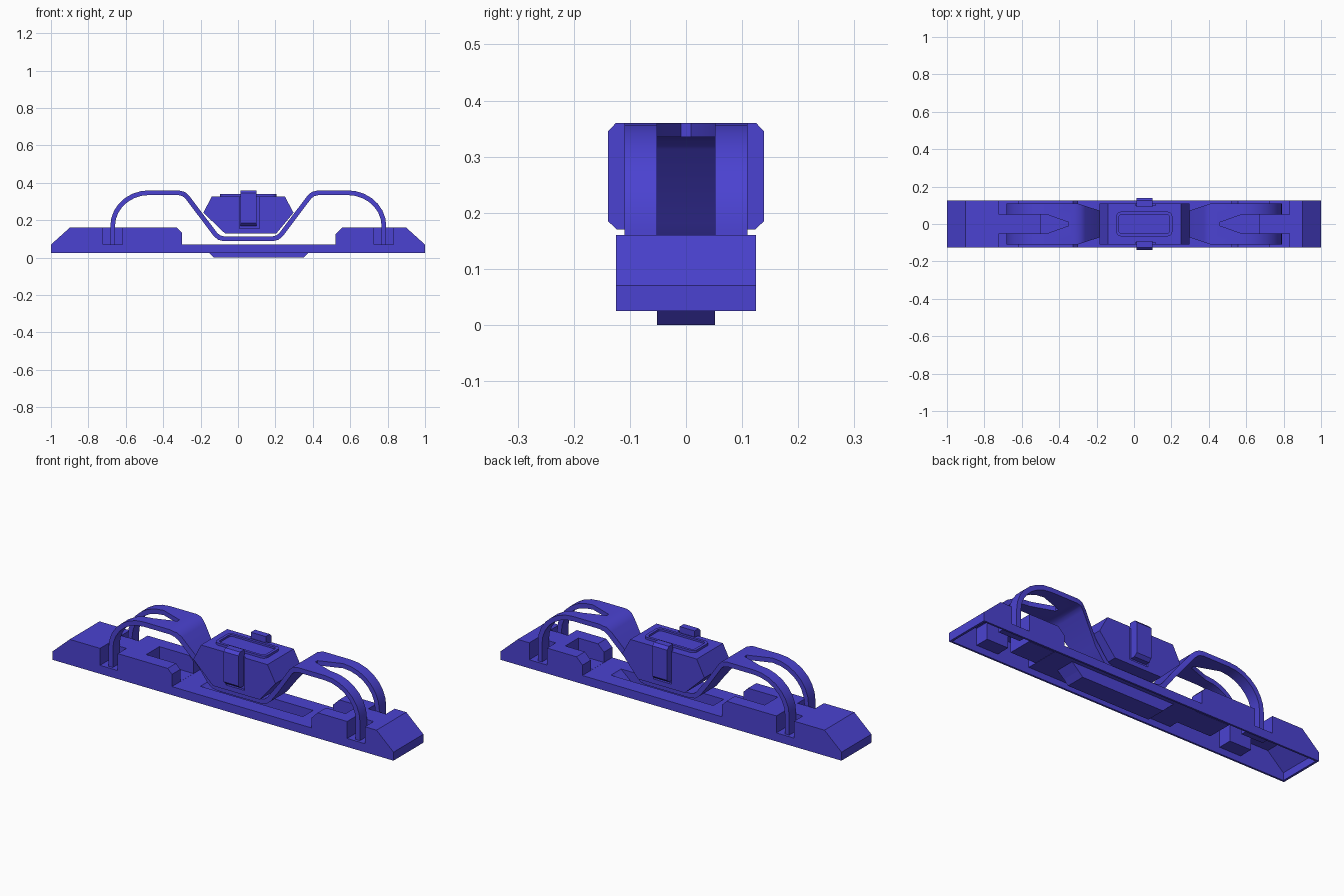
import bpy, bmesh
from math import sin, cos, pi
from mathutils import Vector

if "Cube" in bpy.data.objects:
    bpy.data.objects.remove(bpy.data.objects["Cube"])

mat = bpy.data.materials.new("indigo")
mat.diffuse_color = (0.07, 0.055, 0.64, 1)
mat.use_nodes = True
mat.node_tree.nodes["Principled BSDF"].inputs["Base Color"].default_value = mat.diffuse_color
CX = 0.055  # mirror line of the strap


def prism(name, pts, a, b, plan=False):
    """Extrude an x-z outline along y, or an x-y outline along z if plan."""
    bm = bmesh.new()
    place = (lambda p, h: (p[0], p[1], h)) if plan else (lambda p, h: (p[0], h, p[1]))
    lo = [bm.verts.new(place(p, a)) for p in pts]
    hi = [bm.verts.new(place(p, b)) for p in pts]
    bm.faces.new(lo)
    bm.faces.new(hi)
    n = len(pts)
    for i in range(n):
        j = (i + 1) % n
        bm.faces.new((lo[i], lo[j], hi[j], hi[i]))
    bmesh.ops.recalc_face_normals(bm, faces=bm.faces)
    me = bpy.data.meshes.new(name)
    bm.to_mesh(me)
    bm.free()
    me.materials.append(mat)
    ob = bpy.data.objects.new(name, me)
    bpy.context.collection.objects.link(ob)
    return ob


def box(name, x0, x1, y0, y1, z0, z1):
    return prism(name, [(x0, z0), (x1, z0), (x1, z1), (x0, z1)], y0, y1)


def combine(ob, tool, op="DIFFERENCE"):
    """Apply a boolean and throw the tool away."""
    m = ob.modifiers.new("bool", "BOOLEAN")
    m.operation, m.object, m.solver = op, tool, "EXACT"
    bpy.context.view_layer.update()
    ev = ob.evaluated_get(bpy.context.evaluated_depsgraph_get())
    me = bpy.data.meshes.new_from_object(ev)
    ob.modifiers.clear()
    ob.data = me
    bpy.data.objects.remove(tool)


# Base: thin shell, open underneath
base = prism("base", [(-1, .025), (-1, .07), (-.9, .16), (-.325, .16), (-.3, .135), (-.3, .07),
                      (.52, .07), (.52, .125), (.555, .16), (.9, .16), (1, .07), (1, .025)],
             -.125, .125)
cavity = prism("cavity", [(-.988, 0), (-.988, .065), (-.895, .148), (-.33, .148), (-.312, .13), (-.312, .058),
                          (.532, .058), (.532, .12), (.56, .148), (.895, .148), (.988, .065), (.988, 0)],
               -.115, .115)
# Leg notches and inner end pockets, with walls kept around them
cuts = []
for s in (-1, 1):
    c = CX + s * .725
    for t in (-1, 1):
        y0, y1 = sorted((t * .052, t * .2))
        cuts.append((c - .052, c + .052, y0, y1, .07, .3))
cuts += [(-.5, -.25, -.055, .055, .0705, .3), (.45, .67, -.055, .055, .0705, .3)]
g = .011
for x0, x1, y0, y1, z0, z1 in cuts:
    combine(cavity, box("wall", x0 - g, x1 + g, y0 - g, y1 + g, z0 - g, z1))
combine(base, cavity)
for c in cuts:
    combine(base, box("cut", *c))
# Sunken tub in the middle of the base
combine(base, prism("tub", [(-.2, .064), (-.155, .025), (-.13, 0), (.35, 0), (.375, .025), (.42, .064)],
                    -.052, .052), "UNION")
combine(base, prism("tub_inside", [(-.2, .08), (-.185, .064), (-.145, .03), (-.12, .01), (.34, .01),
                                   (.365, .03), (.405, .064), (.42, .08)], -.043, .043))

# Strap: bent strip, forked into two legs at each end
half = [(.13, .101), (.155, .107), (.175, .123), (.325, .322), (.345, .34), (.375, .3475)]
half += [(.53 + .195 * sin(i * pi / 14), .17 + .1775 * cos(i * pi / 14)) for i in range(8)]
half.append((.725, .07))
path = [Vector((CX - u, z)) for u, z in reversed(half)] + [Vector((CX + u, z)) for u, z in half]
left, right = [], []
for i, p in enumerate(path):
    d0 = (p - path[max(i - 1, 0)]).normalized()
    d1 = (path[min(i + 1, len(path) - 1)] - p).normalized()
    d = (d0 + d1).normalized()
    k = .0125 / max(d.dot(d1 if d1.length else d0), .5)
    nrm = Vector((-d.y, d.x)) * k
    left.append(p + nrm)
    right.append(p - nrm)
strap = prism("strap", left + right[::-1], -.11, .11)
waist = [(-.9, .2), (-.36, .2), (-.36, .111), (-.235, .07), (.235, .07), (.36, .111), (.36, .2), (.9, .2)]
outline = [(CX + u, y) for u, y in waist]
combine(strap, prism("outline", outline + [(x, -y) for x, y in outline[::-1]], -.1, .6, True), "INTERSECT")
for s in (-1, 1):
    slot = [(.9, .052), (.525, .052), (.405, .009), (.405, -.009), (.525, -.052), (.9, -.052)]
    combine(strap, prism("slot", [(CX + s * u, y) for u, y in slot], -.1, .6, True))
bpy.context.view_layer.objects.active = strap
strap.select_set(True)
bpy.ops.object.shade_smooth_by_angle(angle=.52)

# Body held in the strap
body = prism("body", [(-.185, .24), (-.14, .328), (.25, .328), (.297, .24), (.205, .13), (-.07, .13)],
             -.11, .11)
for t in (-1, 1):
    y0, y1 = sorted((t * .098, t * .2))
    combine(body, box("recess", .008, .115, y0, y1, .155, .4))


# Raised rim on top of the body
def rounded(x0, x1, h, r):
    pts = []
    for cx, cy, a in ((x1 - r, h - r, 0), (x0 + r, h - r, 1), (x0 + r, r - h, 2), (x1 - r, r - h, 3)):
        pts += [(cx + r * cos((a + k / 4) * pi / 2), cy + r * sin((a + k / 4) * pi / 2)) for k in range(5)]
    return pts


rim = prism("top_rim", rounded(-.095, .205, .066, .025), .32, .34, True)
combine(rim, prism("rim_hole", rounded(-.08, .19, .052, .016), .33, .4, True))
combine(body, prism("panel", rounded(-.08, .19, .052, .016), .322, .4, True))

# Side clips
for t, side in ((-1, "front"), (1, "back")):
    prof = [(.09, .32), (.09, .36), (.125, .36), (.139, .345), (.139, .185), (.123, .17), (.09, .17)]
    clip = prism(side + "_clip", [(t * y, z) for y, z in prof], .013, .1)
    for v in clip.data.vertices:  # turn the outline from x-z into y-z
        x, y, z = v.co
        v.co = (y, x, z)
    bm = bmesh.new()
    bm.from_mesh(clip.data)
    bmesh.ops.recalc_face_normals(bm, faces=bm.faces)
    bm.to_mesh(clip.data)
    bm.free()
